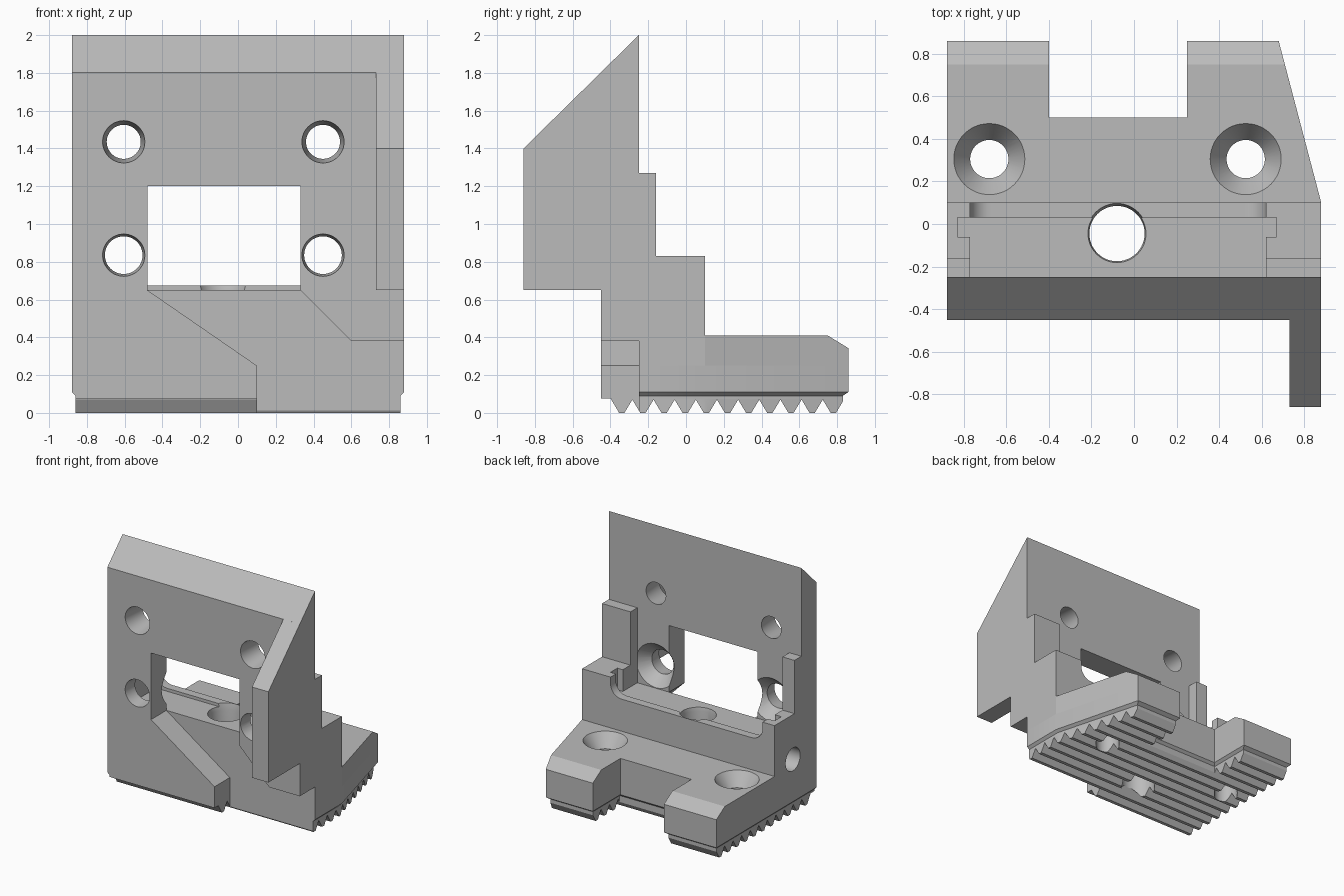
import bpy, bmesh, math
from mathutils import Vector

if "Cube" in bpy.data.objects:
    bpy.data.objects.remove(bpy.data.objects["Cube"], do_unlink=True)

grey = bpy.data.materials.new("plain grey")
grey.use_nodes = True
GREY = (0.5, 0.5, 0.5, 1)
grey.diffuse_color = GREY
grey.node_tree.nodes["Principled BSDF"].inputs["Base Color"].default_value = GREY


def loft(name, rings):
    """Closed solid through matching rings of 3D points."""
    bm = bmesh.new()
    loops = [[bm.verts.new(p) for p in ring] for ring in rings]
    n = len(loops[0])
    for lo, hi in zip(loops, loops[1:]):
        for i in range(n):
            j = (i + 1) % n
            bm.faces.new((lo[i], lo[j], hi[j], hi[i]))
    bm.faces.new(loops[0])
    bm.faces.new(loops[-1])
    bmesh.ops.recalc_face_normals(bm, faces=bm.faces)
    mesh = bpy.data.meshes.new(name)
    bm.to_mesh(mesh)
    bm.free()
    mesh.materials.append(grey)
    ob = bpy.data.objects.new(name, mesh)
    bpy.context.collection.objects.link(ob)
    return ob


def place(axis, u, v, w):
    return {"x": (w, u, v), "y": (u, w, v), "z": (u, v, w)}[axis]


def prism(name, axis, outline, a, b):
    return loft(name, [[place(axis, u, v, w) for u, v in outline] for w in (a, b)])


def box(name, x0, x1, y0, y1, z0, z1):
    return prism(name, "z", [(x0, y0), (x1, y0), (x1, y1), (x0, y1)], z0, z1)


def bore(axis, u, v, stations, n=48):
    """Round cutter through (position, radius) stations."""
    turn = [2 * math.pi * i / n for i in range(n)]
    return loft("cutter", [[place(axis, u + r * math.cos(t), v + r * math.sin(t), w)
                            for t in turn] for w, r in stations])


def boolean(parts, cutters, operation="DIFFERENCE"):
    for part in parts:
        for cutter in cutters:
            mod = part.modifiers.new("cut", "BOOLEAN")
            mod.operation, mod.solver, mod.object = operation, "EXACT", cutter
            bpy.context.view_layer.objects.active = part
            bpy.ops.object.modifier_apply(modifier=mod.name)
    for cutter in cutters:
        bpy.data.objects.remove(cutter, do_unlink=True)


W, FRONT, MID, STEP, BACK = 0.88, -0.45, -0.25, 0.1, 0.86


def footprint(d=0.0):
    """Base outline with a front leg, a tapered side and a rear notch."""
    e = BACK - 1.5 * d
    return [(d - W, FRONT), (0.1, FRONT), (0.1, MID), (W - d, MID), (W - d, STEP),
            (0.68 - d, e), (0.25 + d, e), (0.25 + d, 0.5 - d),
            (-0.4 - d, 0.5 - d), (-0.4 - d, e), (d - W, e)]


# Base foot with undercut skirt
foot = loft("base_foot", [[(x, y, z) for x, y in footprint(d)]
                          for z, d in ((0.075, 0.02), (0.09, 0.02), (0.11, 0), (0.25, 0))])

# Rear deck with bevelled back edge
deck = prism("rear_deck", "z", [(-W, STEP)] + footprint()[4:], 0.25, 0.41)
boolean([deck], [prism("cutter", "x", [(0.75, 0.41), (0.9, 0.318), (0.9, 0.5), (0.75, 0.5)], -1, 1)])

# Serrated grip under the foot
PITCH = 0.112
saw = [(-0.396, 0.075)]
for i in range(11):
    c = -0.34 + PITCH * i
    saw += [(c - PITCH / 2, 0.07), (c - 0.014, 0), (c + 0.014, 0)]
saw += [(c + PITCH / 2, 0.07), (c + PITCH / 2, 0.075)]
teeth = prism("grip_teeth", "x", saw, -1, 1)
boolean([teeth], [prism("cutter", "z", footprint(0.02), -0.1, 0.2)], "INTERSECT")

# Front plate with window and angled lower cutout
plate = prism("front_plate", "y", [
    (-W, 0.25), (0.1, 0.25), (-0.48, 0.65), (-0.48, 1.2), (0.33, 1.2), (0.33, 0.65),
    (0.6, 0.38), (W, 0.38), (W, 2), (-W, 2)], FRONT, MID)
boolean([plate], [prism("cutter", "x", [(-0.5, 1.754), (MID, 2), (MID, 2.1), (-0.5, 2.1)], -1, 1)])

# Side fin continuing the sloped top
fin = prism("side_fin", "x", [(-BACK, 0.65), (FRONT, 0.65), (FRONT, 1.803), (-BACK, 1.4)], 0.73, W)

# Cross block with stepped trough
block = box("cross_block", -W, W, MID, STEP, 0.25, 0.83)
L, R, F, RAD = -0.77, 0.62, 0.675, 0.1
lip = [(R, 1), (L, 1)]
for cx, start in ((L + RAD, math.pi), (R - RAD, 1.5 * math.pi)):
    for i in range(9):
        t = start + i * math.pi / 16
        lip.append((cx + RAD * math.cos(t), F + RAD + RAD * math.sin(t)))
boolean([block], [box("cutter", L, R, -0.3, 0.03, 0.65, 1),
                  box("cutter", -0.83, 0.67, -0.06, 0.03, 0.65, 1),
                  prism("cutter", "y", lip, 0, 0.2)])

# Uprights behind the plate
left_upright = box("wide_upright", R, W, MID, -0.16, 0.83, 1.27)
right_upright = box("narrow_upright", -W, L, MID, -0.16, 0.83, 1.27)

# Plate screw holes, the lower pair countersunk at the back
for x in (-0.605, 0.45):
    boolean([plate], [bore("y", x, z, [(-0.46, 0.113), (-0.24, 0.089)]) for z in (0.835, 1.435)])
    boolean([plate], [bore("y", x, 0.835, [(-0.36, 0.08), (-0.24, 0.19)])])

# Deck screw holes with countersinks
for x in (-0.68, 0.525):
    boolean([foot, deck, teeth], [bore("z", x, 0.305, [(-0.1, 0.09), (0.3, 0.09), (0.42, 0.174)])])

# Vertical centre hole and the side hole meeting it
boolean([foot, block, teeth], [bore("z", -0.08, -0.045, [(-0.1, 0.13), (0.62, 0.13), (0.7, 0.147)])])
boolean([block], [bore("x", -0.14, 0.46, [(-1, 0.095), (-0.08, 0.095)])])

# Smooth bores, crisp edges
bpy.ops.object.select_all(action="DESELECT")
for ob in (foot, deck, teeth, plate, fin, block, left_upright, right_upright):
    ob.select_set(True)
bpy.context.view_layer.objects.active = plate
bpy.ops.object.shade_smooth_by_angle(angle=math.radians(25))
